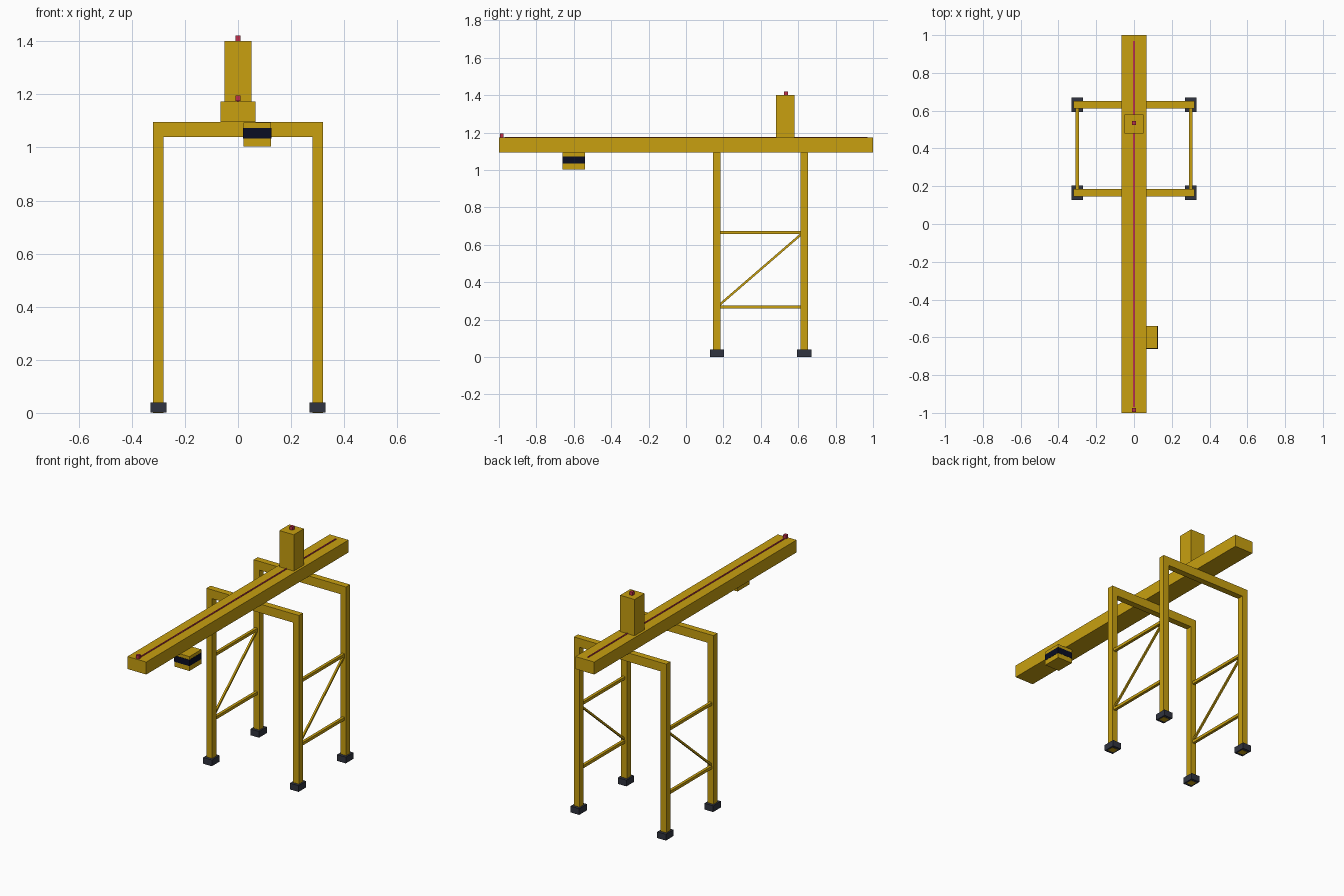
import bpy
import bmesh
from mathutils import Vector

cube = bpy.data.objects.get("Cube")
if cube:
    bpy.data.objects.remove(cube, do_unlink=True)


def material(name, rgb):
    mat = bpy.data.materials.new(name)
    mat.use_nodes = True
    color = (*rgb, 1.0)
    mat.diffuse_color = color
    mat.node_tree.nodes["Principled BSDF"].inputs["Base Color"].default_value = color
    return mat


YELLOW = material("crane yellow", (0.58, 0.35, 0.005))
SLATE = material("dark slate", (0.03, 0.034, 0.05))
GLASS = material("navy glass", (0.003, 0.004, 0.017))
RED = material("signal red", (0.52, 0.03, 0.07))


def add_object(name, bm, mat):
    bmesh.ops.recalc_face_normals(bm, faces=bm.faces)
    mesh = bpy.data.meshes.new(name)
    bm.to_mesh(mesh)
    bm.free()
    mesh.materials.append(mat)
    obj = bpy.data.objects.new(name, mesh)
    bpy.context.scene.collection.objects.link(obj)
    return obj


def box(name, xs, ys, zs, mat):
    """Box given by its (low, high) range on each axis."""
    bm = bmesh.new()
    bmesh.ops.create_cube(bm, size=1)
    spans = (xs, ys, zs)
    for v in bm.verts:
        v.co = Vector([(a + b) / 2 + c * (b - a) for c, (a, b) in zip(v.co, spans)])
    return add_object(name, bm, mat)


def centred(c, half):
    return (c - half, c + half)


def strut(name, start, end, thickness, mat):
    """Square bar between two points."""
    start, end = Vector(start), Vector(end)
    axis = end - start
    bm = bmesh.new()
    bmesh.ops.create_cube(bm, size=1)
    bmesh.ops.scale(bm, vec=(thickness, thickness, axis.length), verts=bm.verts)
    obj = add_object(name, bm, mat)
    obj.rotation_mode = "QUATERNION"
    obj.rotation_quaternion = axis.to_track_quat("Z", "X")
    obj.location = (start + end) / 2
    return obj


def portal(name, y):
    """Upside-down U frame: half profile, mirrored and extruded along y."""
    half = [(0.28, 0), (0.32, 0), (0.32, 1.095), (0.0, 1.095), (0.0, 1.04), (0.28, 1.04)]
    right = half[:3]
    outline = right + [(-x, z) for x, z in reversed(right)] + [(-0.28, 1.04), (0.28, 1.04)]
    bm = bmesh.new()
    face = bm.faces.new([bm.verts.new((x, y - 0.02, z)) for x, z in outline])
    out = bmesh.ops.extrude_face_region(bm, geom=[face])
    moved = [g for g in out["geom"] if isinstance(g, bmesh.types.BMVert)]
    bmesh.ops.translate(bm, vec=(0, 0.04, 0), verts=moved)
    return add_object(name, bm, YELLOW)


# Portal frames with feet open around the leg ends
FRAMES = {"front": 0.165, "back": 0.632}
for end, y in FRAMES.items():
    portal(f"{end}_portal_frame", y)
    for side, s in (("left", 1), ("right", -1)):
        box(f"{end}_{side}_foot", centred(s * 0.3, 0.03), centred(y, 0.038),
            (0.001, 0.04), SLATE)

# Side bracing between the portals
for side, s in (("left", 1), ("right", -1)):
    x = s * 0.301
    for level, z in (("lower", 0.268), ("upper", 0.666)):
        box(f"{side}_{level}_brace", centred(x, 0.009), (0.18, 0.615),
            centred(z, 0.009), YELLOW)
    strut(f"{side}_diagonal_brace", (x, 0.18, 0.28), (x, 0.615, 0.656), 0.012, YELLOW)

# Main boom, tower and the thin line along the top
box("boom", (-0.065, 0.065), (-1, 1), (1.095, 1.173), YELLOW)
box("tower", centred(0, 0.05), centred(0.53, 0.05), (1.17, 1.4), YELLOW)
box("boom_line", centred(0, 0.004), (-0.97, 0.97), (1.17, 1.177), RED)

# Warning lights
for name, y, z in (("boom_light", -0.985, 1.185), ("tower_light", 0.535, 1.41)):
    box(name, centred(0, 0.01), centred(y, 0.01), centred(z, 0.011), RED)

# Operator cabin with a window band on all sides
box("cabin", centred(0.073, 0.052), centred(-0.6, 0.059), (1.003, 1.093), YELLOW)
box("cabin_window_band", centred(0.073, 0.0535), centred(-0.6, 0.0605), (1.034, 1.073), GLASS)
